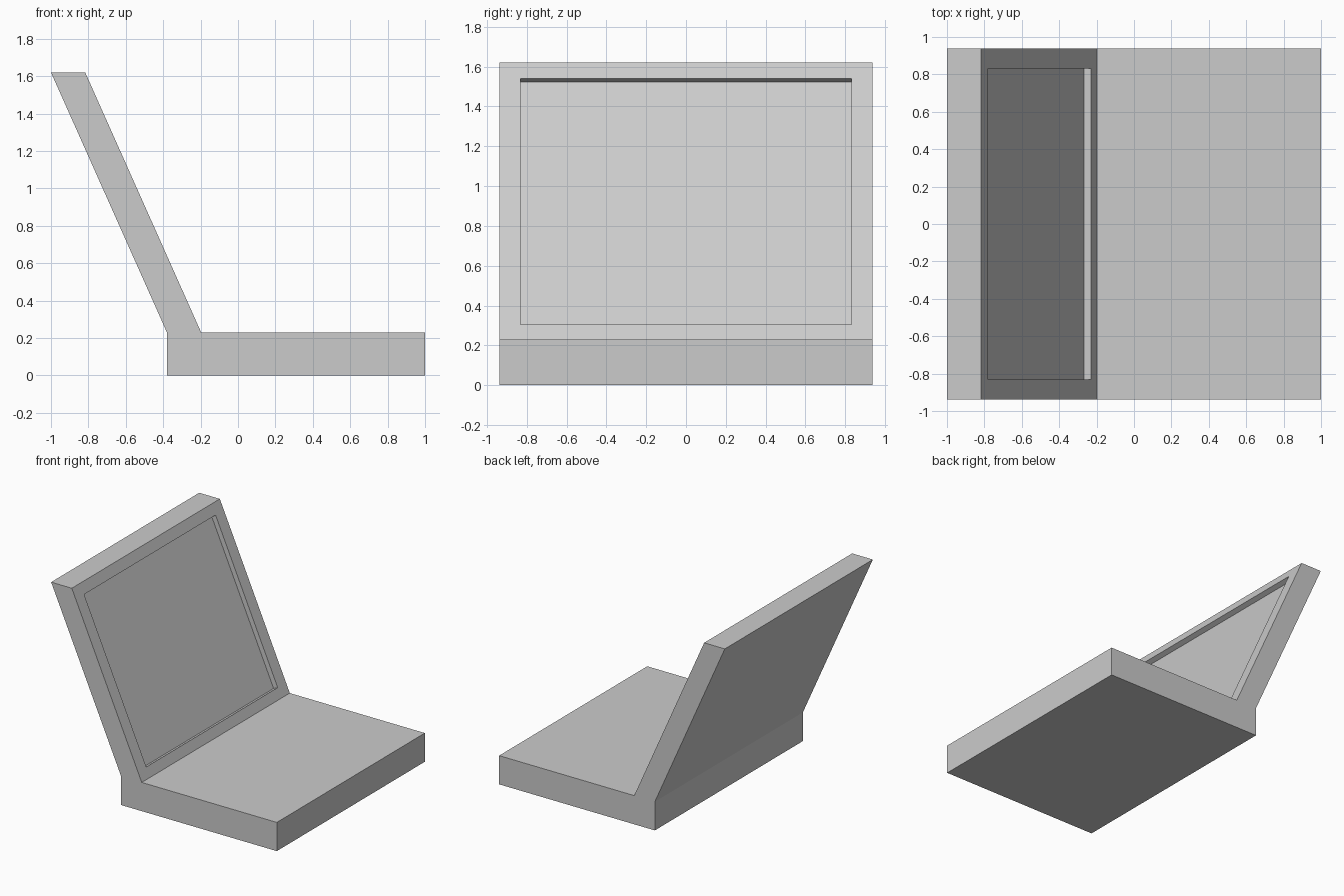
import bpy, bmesh
from mathutils import Vector

if "Cube" in bpy.data.objects:
    bpy.data.objects.remove(bpy.data.objects["Cube"])

HALF = 0.937           # half width along y
SCREEN_HALF = 0.832    # half width of the screen recess
DEPTH = 0.04           # recess depth, square to the lid

# Side profile (x, z): keyboard base and tilted lid in one piece
profile = [(-0.38, 0), (1, 0), (1, 0.23), (-0.197, 0.23),
           (-0.817, 1.62), (-1, 1.62), (-0.38, 0.23)]

bm = bmesh.new()
side = bm.faces.new([bm.verts.new((x, -HALF, z)) for x, z in profile])
ext = bmesh.ops.extrude_face_region(bm, geom=[side])
bmesh.ops.translate(bm, vec=(0, 2 * HALF, 0),
                    verts=[g for g in ext["geom"] if isinstance(g, bmesh.types.BMVert)])
bmesh.ops.recalc_face_normals(bm, faces=bm.faces[:])

# Screen: inset the lid's inner face, fit the border, then sink it
screen = next(f for f in bm.faces if f.normal.x > 0.5 and f.normal.z > 0.1)
normal = screen.normal.copy()
low, high = Vector((-0.197, 0, 0.23)), Vector((-0.817, 0, 1.62))
bmesh.ops.inset_individual(bm, faces=[screen], thickness=0.1)
for v in screen.verts:
    z = 1.54 if v.co.z > 0.9 else 0.305
    point = low.lerp(high, (z - low.z) / (high.z - low.z))
    point.y = SCREEN_HALF if v.co.y > 0 else -SCREEN_HALF
    v.co = point
ext = bmesh.ops.extrude_face_region(bm, geom=[screen])
bmesh.ops.translate(bm, vec=-normal * DEPTH,
                    verts=[g for g in ext["geom"] if isinstance(g, bmesh.types.BMVert)])
if screen.is_valid:
    bmesh.ops.delete(bm, geom=[screen], context='FACES_ONLY')
bmesh.ops.recalc_face_normals(bm, faces=bm.faces[:])

mesh = bpy.data.meshes.new("laptop_body")
bm.to_mesh(mesh)
bm.free()
bpy.context.collection.objects.link(bpy.data.objects.new("laptop_body", mesh))
